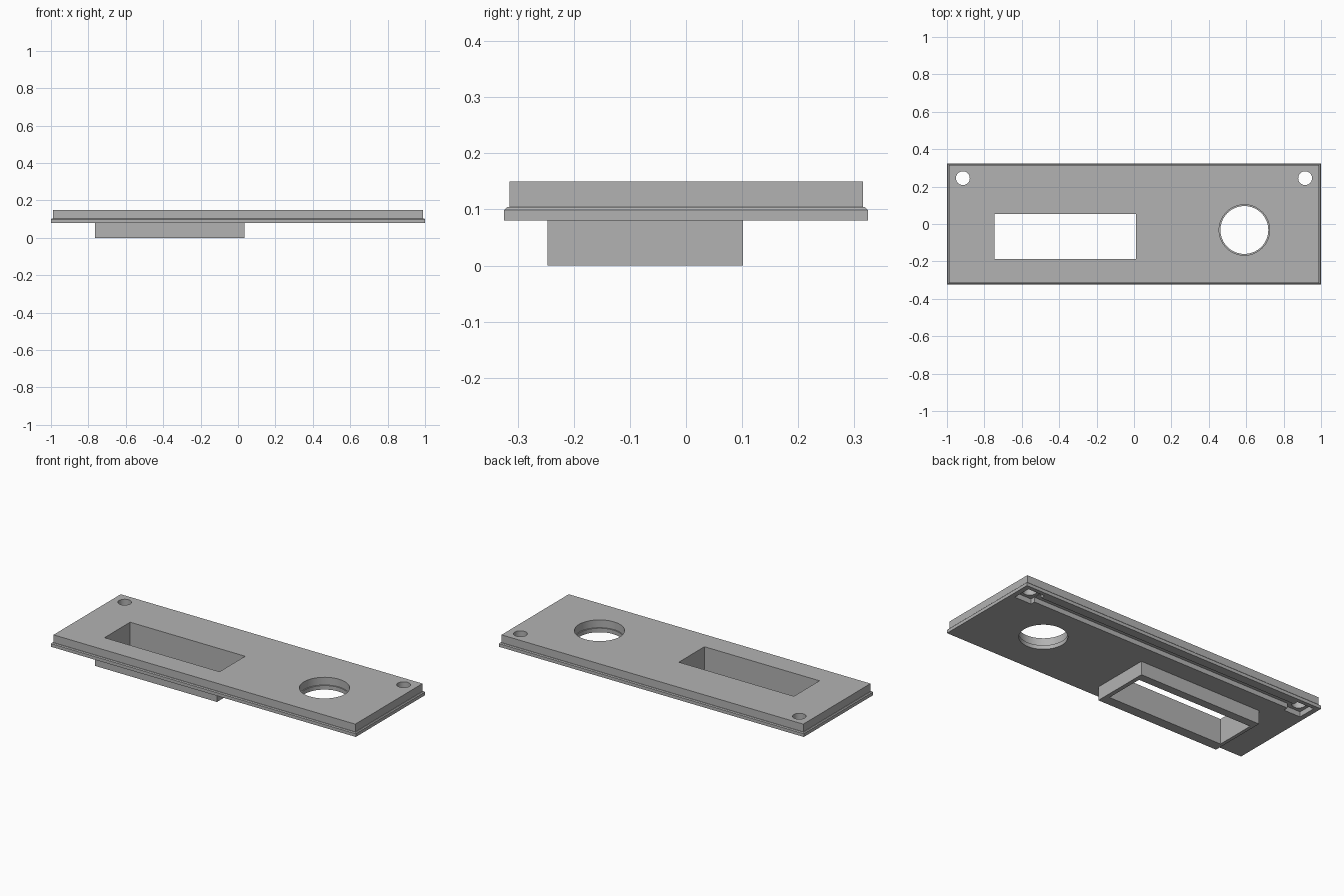
import bpy
import bmesh

cube = bpy.data.objects.get("Cube")
if cube:
    bpy.data.objects.remove(cube, do_unlink=True)

# Single grey plastic colour
grey = bpy.data.materials.new("grey plastic")
grey.use_nodes = True
colour = (0.45, 0.45, 0.45, 1)
grey.diffuse_color = colour
grey.node_tree.nodes["Principled BSDF"].inputs["Base Color"].default_value = colour


def finish(name, bm):
    bmesh.ops.recalc_face_normals(bm, faces=bm.faces)
    mesh = bpy.data.meshes.new(name)
    bm.to_mesh(mesh)
    bm.free()
    mesh.materials.append(grey)
    obj = bpy.data.objects.new(name, mesh)
    bpy.context.collection.objects.link(obj)
    return obj


def box(name, x0, x1, y0, y1, z0, z1):
    bm = bmesh.new()
    bmesh.ops.create_cube(bm, size=1)
    for v in bm.verts:
        v.co.x = x1 if v.co.x > 0 else x0
        v.co.y = y1 if v.co.y > 0 else y0
        v.co.z = z1 if v.co.z > 0 else z0
    return finish(name, bm)


def cylinder(name, x, y, radius, z0, z1, sides=64):
    bm = bmesh.new()
    bmesh.ops.create_cone(bm, cap_ends=True, segments=sides,
                          radius1=radius, radius2=radius, depth=z1 - z0)
    bmesh.ops.translate(bm, verts=bm.verts, vec=(x, y, (z0 + z1) / 2))
    return finish(name, bm)


def stacked_rectangles(name, rings):
    bm = bmesh.new()
    loops = [[bm.verts.new((sx * hx, sy * hy, z))
              for sx, sy in ((-1, -1), (1, -1), (1, 1), (-1, 1))]
             for hx, hy, z in rings]
    for low, high in zip(loops, loops[1:]):
        for i in range(4):
            j = (i + 1) % 4
            bm.faces.new((low[i], low[j], high[j], high[i]))
    bm.faces.new(loops[0])
    bm.faces.new(loops[-1])
    return finish(name, bm)


def cut(target, cutters):
    bpy.context.view_layer.objects.active = target
    for cutter in cutters:
        cutter.hide_render = True
        mod = target.modifiers.new("cut", "BOOLEAN")
        mod.operation = "DIFFERENCE"
        mod.solver = "EXACT"
        mod.object = cutter
        bpy.ops.object.modifier_apply(modifier=mod.name)


# Faceplate with a chamfered lip around its lower edge
BASE, LIP, TOP = 0.08, 0.104, 0.15
panel = stacked_rectangles("faceplate", [
    (1, 0.324, BASE), (1, 0.324, 0.099), (0.995, 0.319, LIP),
    (0.99, 0.315, LIP), (0.99, 0.315, TOP)])

# Collar hanging below the display window
collar = box("window_collar", -0.765, 0.035, -0.247, 0.102, 0, BASE)

# Window opening, stepped round opening, and back groove
window = box("window_cutter", -0.745, 0.01, -0.187, 0.053, -0.1, 0.3)
cutters = [
    window,
    cylinder("dial_cutter", 0.59, -0.032, 0.128, 0, 0.3),
    cylinder("dial_step_cutter", 0.59, -0.032, 0.135, LIP, 0.3),
    box("groove_cutter", -0.9, 0.9, 0.218, 0.272, 0, 0.108),
]

# Corner screw holes with square pockets underneath
for side in (-1, 1):
    x = side * 0.915
    cutters.append(box("pocket_cutter", x - 0.055, x + 0.055, 0.19, 0.3, 0, 0.11))
    cutters.append(cylinder("screw_cutter", x, 0.245, 0.037, 0, 0.3, 32))

cut(panel, cutters)
cut(collar, [window])
for cutter in cutters:
    bpy.data.objects.remove(cutter, do_unlink=True)

# Smooth round walls, crisp edges
for obj in (panel, collar):
    bpy.ops.object.select_all(action="DESELECT")
    obj.select_set(True)
    bpy.context.view_layer.objects.active = obj
    bpy.ops.object.shade_smooth_by_angle(angle=0.5)
